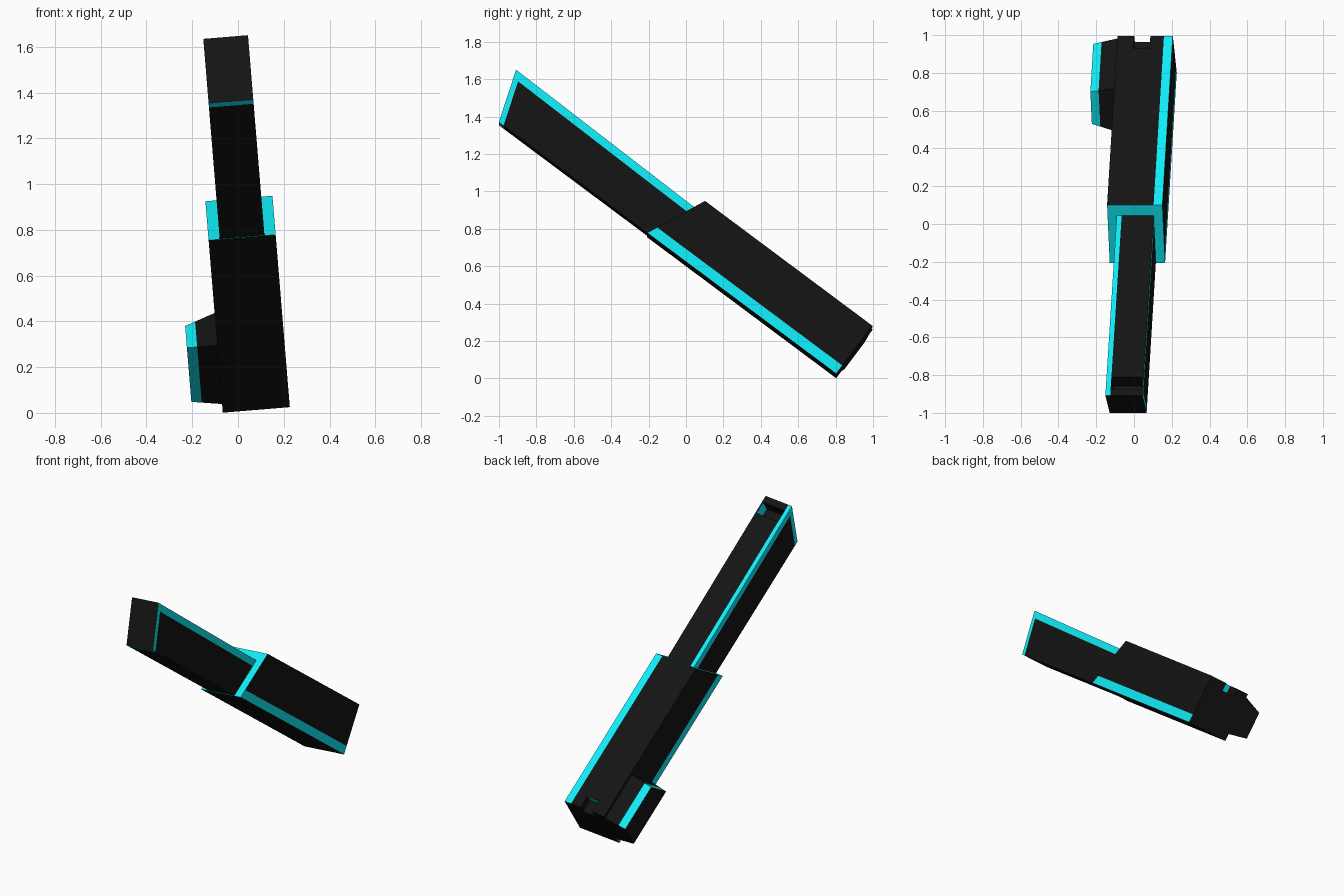
import bpy, bmesh, math
from mathutils import Vector, Matrix

if "Cube" in bpy.data.objects:
    bpy.data.objects.remove(bpy.data.objects["Cube"])


def material(name, rgb):
    m = bpy.data.materials.new(name)
    m.diffuse_color = (*rgb, 1)
    m.use_nodes = True
    m.node_tree.nodes["Principled BSDF"].inputs["Base Color"].default_value = m.diffuse_color
    return m


BLACK = material("black", (0.007, 0.007, 0.007))
CYAN = material("cyan", (0.005, 0.84, 0.93))

# The whole device is pitched nose-up and rolled slightly; parts are built in its own axes:
# x = across, -y = towards the nose, z = up from its underside
PLACE = (Matrix.Translation((0.08, 0.803, 0.013))
         @ Matrix.Rotation(math.radians(-4.7), 4, 'Y')
         @ Matrix.Rotation(math.radians(-36.8), 4, 'X'))


def prism(name, x0, prof0, x1, prof1, cuts=(), is_cyan=lambda c, n: False):
    """Loft two (y, z) profiles, split along planes, colour faces by centre and normal."""
    bm = bmesh.new()
    a = [bm.verts.new((x0, *p)) for p in prof0]
    b = [bm.verts.new((x1, *p)) for p in prof1]
    bm.faces.new(a)
    bm.faces.new(b[::-1])
    for i in range(len(a)):
        j = (i + 1) % len(a)
        bm.faces.new((a[i], b[i], b[j], a[j]))
    bmesh.ops.recalc_face_normals(bm, faces=bm.faces)
    for co, no in cuts:
        bmesh.ops.bisect_plane(bm, geom=bm.verts[:] + bm.edges[:] + bm.faces[:],
                               plane_co=co, plane_no=no)
    bm.normal_update()
    for f in bm.faces:
        f.material_index = int(is_cyan(f.calc_center_median(), f.normal))
    me = bpy.data.meshes.new(name)
    bm.to_mesh(me)
    bm.free()
    me.materials.append(BLACK)
    me.materials.append(CYAN)
    ob = bpy.data.objects.new(name, me)
    bpy.context.collection.objects.link(ob)
    ob.matrix_world = PLACE
    return ob


def cut(target, x, y, z, is_cyan):
    """Cut a box-shaped pocket, keeping the pocket wall colours."""
    prof = [(y[0], z[0]), (y[0], z[1]), (y[1], z[1]), (y[1], z[0])]
    cutter = prism("cutter", x[0], prof, x[1], prof, is_cyan=is_cyan)
    cutter.hide_render = True
    mod = target.modifiers.new("pocket", 'BOOLEAN')
    mod.operation = 'DIFFERENCE'
    mod.solver = 'EXACT'
    mod.object = cutter
    bpy.context.view_layer.objects.active = target
    bpy.ops.object.modifier_apply(modifier=mod.name)
    bpy.data.objects.remove(cutter)


X = Vector((1, 0, 0))

# Rear housing: slanted cyan mouth, low side stripes, one stripe on top
prof = [(0, 0), (0, 0.322), (-1.117, 0.322), (-1.262, 0)]
housing = prism(
    "rear_housing", -0.147, prof, 0.147, prof,
    cuts=[((0.1, 0, 0), X), ((0, 0, 0.055), (0, 0, 1))],
    is_cyan=lambda c, n: (n.y < -0.5 or (abs(n.x) > 0.9 and c.z < 0.055)
                          or (n.z > 0.9 and c.x > 0.1)))
cut(housing, (-0.058, 0.028), (-0.085, 0.05), (0.27, 0.4), lambda c, n: n.y < -0.5)

# Front arm: slanted tip, stripes along the top and tip edges
top_a, top_b, low_b = Vector((0, -1.0, 0.262)), Vector((0, -2.35, 0.284)), Vector((0, -2.255, 0.003))
top_no = (top_b - top_a).cross(X).normalized()
tip_no = (low_b - top_b).cross(X).normalized()
top_no *= 1 if top_no.z > 0 else -1
tip_no *= 1 if tip_no.y < 0 else -1
top_co, tip_co = top_b - top_no * 0.043, top_b - tip_no * 0.03


def arm_stripe(c, n):
    at_tip = (c - tip_co).dot(tip_no) > 0
    at_top = (c - top_co).dot(top_no) > 0
    if abs(n.x) > 0.9:
        return at_tip or at_top
    return (n.z > 0.9 and c.x < -0.072) or (n.z < -0.9 and at_tip)


prof = [(-1.0, 0.003), tuple(top_a.yz), tuple(top_b.yz), tuple(low_b.yz)]
arm = prism("front_arm", -0.098, prof, 0.098, prof,
            cuts=[((-0.072, 0, 0), X), (top_co, top_no), (tip_co, tip_no)],
            is_cyan=arm_stripe)
cut(arm, (-0.07, 0.09), (-2.305, -2.225), (0.2, 0.4), lambda c, n: n.x > 0.9)

# Tapered side pod with a cyan band round its outer edge
prism("side_pod",
      -0.28, [(0, 0.073), (0, 0.251), (-0.317, 0.251), (-0.396, 0.073)],
      -0.14, [(0, 0.046), (0, 0.302), (-0.33, 0.302), (-0.43, 0.046)],
      cuts=[((-0.235, 0, 0), X)],
      is_cyan=lambda c, n: c.x < -0.235 and n.x > -0.9 and n.y < 0.5)
